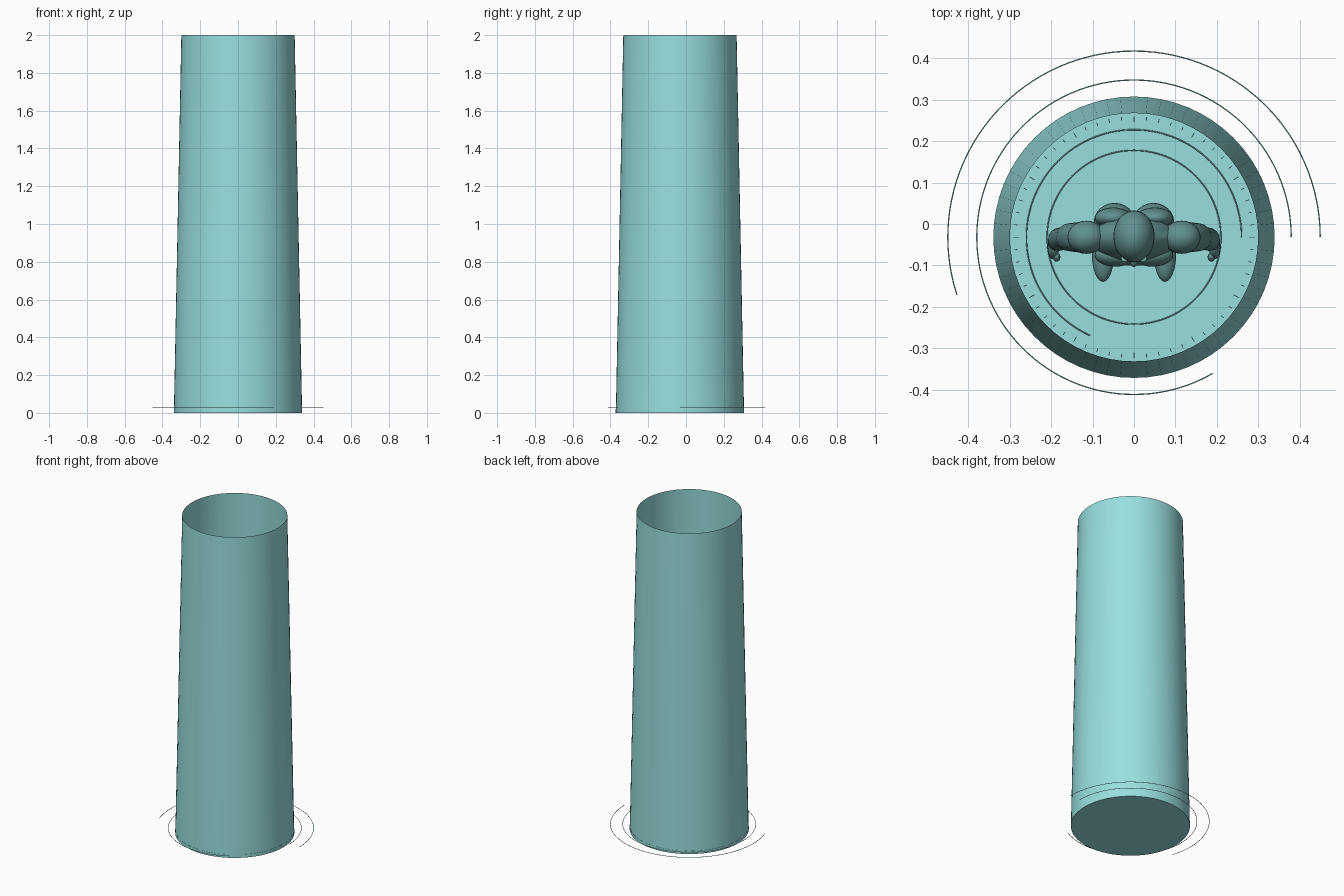
import bpy, bmesh
from math import sin, cos, pi, radians
from mathutils import Vector, Matrix

cube = bpy.data.objects.get("Cube")
if cube:
    bpy.data.objects.remove(cube, do_unlink=True)

CY = -0.032   # centre of the beam in y
FLOOR = 0.02  # top of the base disc


def material(name, rgb):
    m = bpy.data.materials.new(name)
    m.use_nodes = True
    m.diffuse_color = (*rgb, 1)
    m.node_tree.nodes["Principled BSDF"].inputs["Base Color"].default_value = (*rgb, 1)
    return m


light = material("light teal", (0.32, 0.74, 0.74))
dark = material("dark teal", (0.12, 0.28, 0.28))


def finish(name, bm, mat, fix=True):
    if fix:
        bmesh.ops.recalc_face_normals(bm, faces=bm.faces)
    me = bpy.data.meshes.new(name)
    bm.to_mesh(me)
    bm.free()
    me.materials.append(mat)
    ob = bpy.data.objects.new(name, me)
    bpy.context.collection.objects.link(ob)
    bpy.ops.object.select_all(action="DESELECT")
    ob.select_set(True)
    bpy.context.view_layer.objects.active = ob
    bpy.ops.object.shade_smooth_by_angle(angle=radians(40))
    return ob


def skin(bm, rings, closed=False, caps=True):
    """Bridge equal rings of vertices into a tube."""
    n = len(rings[0])
    pairs = list(zip(rings, rings[1:])) + ([(rings[-1], rings[0])] if closed else [])
    for a, b in pairs:
        for i in range(n):
            j = (i + 1) % n
            bm.faces.new((a[i], a[j], b[j], b[i]))
    if caps and not closed:
        bm.faces.new(rings[0][::-1])
        bm.faces.new(rings[-1])


def sweep(name, points, radii, mat, sides=16, closed=False):
    """Tube along a path with one radius per point."""
    bm = bmesh.new()
    pts = [Vector(p) for p in points]
    rings = []
    for i, p in enumerate(pts):
        if closed:
            t = pts[(i + 1) % len(pts)] - pts[i - 1]
        else:
            t = pts[min(i + 1, len(pts) - 1)] - pts[max(i - 1, 0)]
        t.normalize()
        ref = Vector((0, 0, 1)) if abs(t.z) < 0.7 else Vector((0, 1, 0))
        u = t.cross(ref).normalized()
        v = u.cross(t)
        rings.append([bm.verts.new(p + radii[i] * (cos(2 * pi * k / sides) * u + sin(2 * pi * k / sides) * v))
                      for k in range(sides)])
    skin(bm, rings, closed)
    return finish(name, bm, mat)


def stack(name, profile, mat, sides=32, caps=True, fix=True):
    """Stacked ellipses: (z, half width, half depth, y shift)."""
    bm = bmesh.new()
    rings = [[bm.verts.new((rx * cos(2 * pi * k / sides), CY + dy + ry * sin(2 * pi * k / sides), z))
              for k in range(sides)] for z, rx, ry, dy in profile]
    skin(bm, rings, caps=caps)
    return finish(name, bm, mat, fix)


def ball(name, loc, size, mat):
    bm = bmesh.new()
    bmesh.ops.create_uvsphere(bm, u_segments=24, v_segments=14, radius=1,
                              matrix=Matrix.Translation(loc) @ Matrix.Diagonal((*size, 1)))
    return finish(name, bm, mat)


# Base disc and open tapered beam
stack("base_disc", [(0, 0.34, 0.34, 0), (FLOOR, 0.34, 0.34, 0)], light, 64)
stack("light_beam", [(FLOOR, 0.339, 0.339, 0), (2, 0.3, 0.3, 0)], light, 64, caps=False, fix=False)

# Thin floor rings, some of them open arcs
for name, r, sweep_deg in (("inner_ring", 0.21, 360), ("middle_arc", 0.26, 246),
                           ("outer_arc", 0.38, 300), ("outermost_arc", 0.45, 198)):
    full = sweep_deg == 360
    n = sweep_deg // 3
    pts = [(r * cos(radians(3 * i)), CY + r * sin(radians(3 * i)), 0.03)
           for i in range(n if full else n + 1)]
    sweep(name, pts, [0.0015] * len(pts), light, 6, full)

# Dial of small radial ticks
bm = bmesh.new()
for i in range(60):
    length = 0.014 if i % 5 == 0 else 0.009
    bmesh.ops.create_cube(bm, size=1, matrix=Matrix.Translation((0, CY, 0.03))
                          @ Matrix.Rotation(radians(6 * i), 4, "Z")
                          @ Matrix.Translation((0.292 - length / 2, 0, 0))
                          @ Matrix.Diagonal((length, 0.002, 0.002, 1)))
finish("dial_ticks", bm, light)

# Figure: torso, neck and head
stack("torso", [(0.46, 0.05, 0.045, 0), (0.5, 0.085, 0.062, 0), (0.56, 0.08, 0.057, 0),
                (0.62, 0.07, 0.05, 0), (0.7, 0.088, 0.06, -0.005), (0.76, 0.1, 0.064, -0.005),
                (0.81, 0.095, 0.05, 0), (0.845, 0.05, 0.034, 0), (0.86, 0.03, 0.027, 0)], dark)
stack("neck", [(0.84, 0.034, 0.03, 0), (0.9, 0.028, 0.029, 0)], dark, 20)
ball("head", (0, CY + 0.002, 0.935), (0.05, 0.063, 0.068), dark)
ball("nose", (0, CY - 0.06, 0.925), (0.009, 0.012, 0.014), dark)

# Paired parts of the figure
for s, side in ((1, "left"), (-1, "right")):
    ball(side + "_eye", (s * 0.022, CY - 0.052, 0.94), (0.009, 0.008, 0.006), light)
    ball(side + "_chest", (s * 0.045, -0.075, 0.755), (0.05, 0.028, 0.04), dark)
    ball(side + "_shoulder_blade", (s * 0.05, 0.015, 0.76), (0.045, 0.025, 0.06), dark)
    ball(side + "_hip", (s * 0.047, 0.005, 0.49), (0.05, 0.046, 0.055), dark)
    ball(side + "_shoulder", (s * 0.115, CY, 0.79), (0.046, 0.04, 0.045), dark)
    sweep(side + "_arm",
          [(s * 0.1, CY, 0.81), (s * 0.13, CY, 0.76), (s * 0.155, CY, 0.68), (s * 0.168, CY, 0.62),
           (s * 0.18, CY - 0.005, 0.57), (s * 0.19, CY - 0.015, 0.48)],
          [0.03, 0.037, 0.034, 0.026, 0.028, 0.017], dark)
    ball(side + "_hand", (s * 0.195, CY - 0.025, 0.445), (0.014, 0.028, 0.045), dark)
    ball(side + "_thumb", (s * 0.187, CY - 0.048, 0.45), (0.009, 0.011, 0.025), dark)
    sweep(side + "_leg",
          [(s * 0.045, CY, 0.52), (s * 0.052, CY, 0.44), (s * 0.06, CY, 0.34), (s * 0.065, CY, 0.28),
           (s * 0.068, CY + 0.008, 0.21), (s * 0.072, CY + 0.012, 0.12), (s * 0.073, CY + 0.012, 0.045)],
          [0.045, 0.052, 0.042, 0.034, 0.037, 0.026, 0.026], dark)
    ball(side + "_foot", (s * 0.075, -0.072, 0.042), (0.027, 0.068, 0.024), dark)
